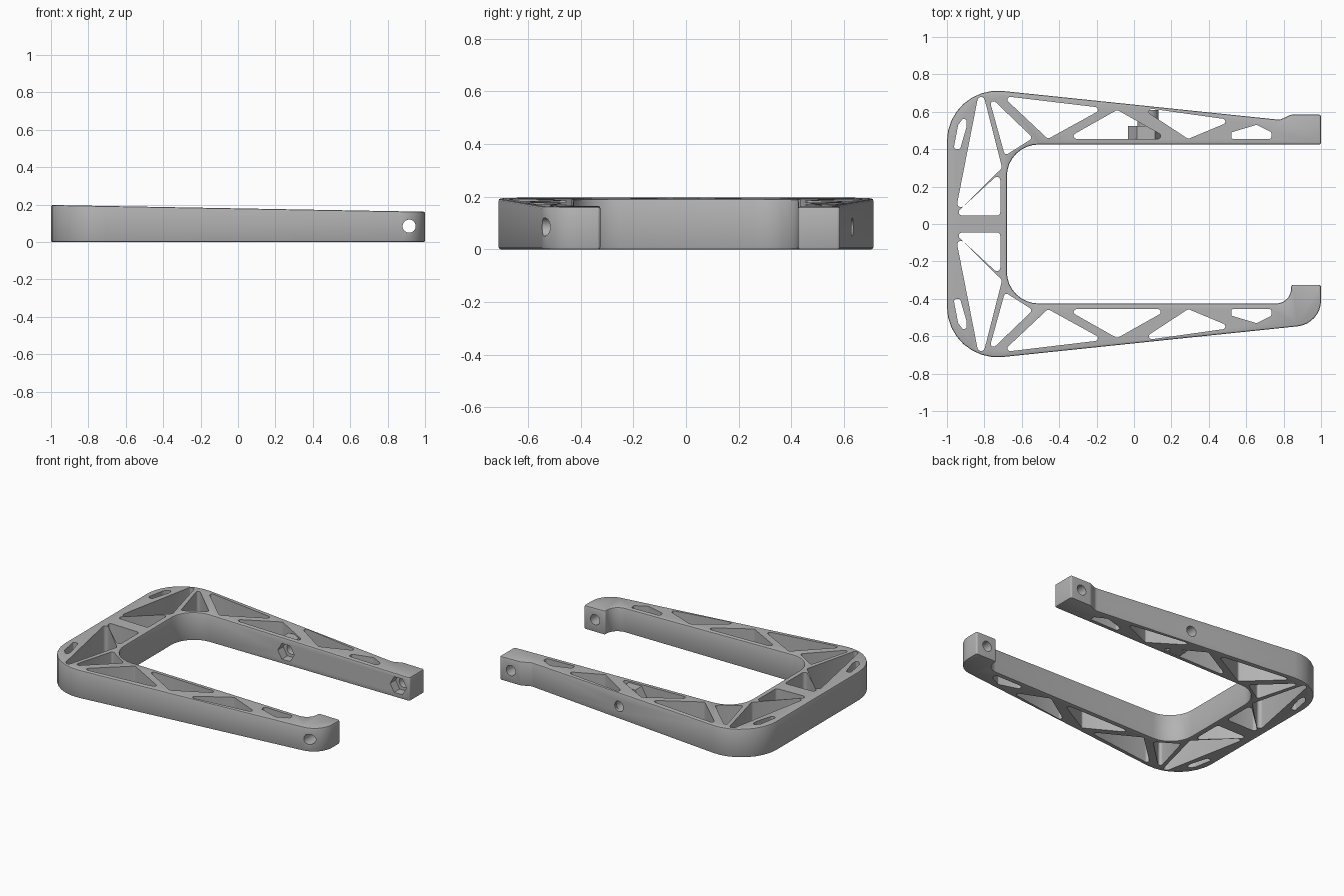
import bpy, bmesh, math
from mathutils import Vector, Matrix

if "Cube" in bpy.data.objects:
    bpy.data.objects.remove(bpy.data.objects["Cube"], do_unlink=True)

grey = bpy.data.materials.new("plain grey")
grey.use_nodes = True
grey.diffuse_color = (0.45, 0.45, 0.45, 1)
grey.node_tree.nodes["Principled BSDF"].inputs["Base Color"].default_value = grey.diffuse_color


def rounded(corners, steps=8):
    """Polygon of (x, y, radius) corners with each corner turned into an arc."""
    points = []
    for i, (x, y, r) in enumerate(corners):
        p = Vector((x, y))
        a = (Vector(corners[i - 1][:2]) - p).normalized()
        b = (Vector(corners[(i + 1) % len(corners)][:2]) - p).normalized()
        half = a.angle(b) / 2
        centre = p + (a + b).normalized() * r / math.sin(half)
        start = p + a * r / math.tan(half) - centre
        end = p + b * r / math.tan(half) - centre
        sweep = start.angle_signed(end)
        for k in range(steps + 1):
            points.append(centre + Matrix.Rotation(-sweep * k / steps, 2) @ start)
    return points


def prism(bm, points, z0, z1):
    low = [bm.verts.new((p.x, p.y, z0)) for p in points]
    high = [bm.verts.new((p.x, p.y, z1)) for p in points]
    bm.faces.new(low)
    bm.faces.new(high)
    n = len(points)
    for i in range(n):
        j = (i + 1) % n
        bm.faces.new((low[i], low[j], high[j], high[i]))
    bmesh.ops.recalc_face_normals(bm, faces=bm.faces[:])


def rod(x, y0, y1, radius, sides):
    """Cylinder or flat-topped hexagon lying along y at the bolt height."""
    bm = bmesh.new()
    bmesh.ops.create_cone(bm, cap_ends=True, segments=sides, radius1=radius,
                          radius2=radius, depth=y1 - y0)
    turn = Matrix.Rotation(math.pi / 2, 4, 'X')
    spin = Matrix.Rotation(math.pi / 2, 4, 'Z') if sides == 6 else Matrix()
    bmesh.ops.transform(bm, verts=bm.verts[:], matrix=turn @ spin)
    bmesh.ops.translate(bm, verts=bm.verts[:], vec=(x, (y0 + y1) / 2, BOLT_Z))
    return bm


def make_object(name, bm):
    mesh = bpy.data.meshes.new(name)
    bm.to_mesh(mesh)
    bm.free()
    mesh.materials.append(grey)
    obj = bpy.data.objects.new(name, mesh)
    bpy.context.collection.objects.link(obj)
    return obj


def combine(target, tool, operation):
    mod = target.modifiers.new(operation, 'BOOLEAN')
    mod.operation = operation
    mod.solver = 'EXACT'
    mod.object = tool
    bpy.context.view_layer.objects.active = target
    bpy.ops.object.modifier_apply(modifier=mod.name)
    bpy.data.objects.remove(tool, do_unlink=True)


BOLT_Z = 0.085
MID_X, END_X = 0.065, 0.915

# C-shaped frame with tapered top and softened rims
outline = [(-1, -.742, .27), (1, -.534, .14), (1, -.325, .012), (.84, -.325, .012),
           (.84, -.425, .08), (-.68, -.425, .17), (-.68, .425, .17), (1, .425, .012),
           (1, .585, .012), (.84, .585, .05), (.78, .557, .05), (-1, .742, .27)]
bm = bmesh.new()
prism(bm, rounded(outline), 0, 1)
for v in bm.verts:
    if v.co.z > .5:
        v.co.z = .18 - .018 * v.co.x
rims = [e for e in bm.edges if abs(e.verts[0].co.z - e.verts[1].co.z) < .05]
bmesh.ops.bevel(bm, geom=rims, offset=.008, segments=2, profile=.5, affect='EDGES')
frame = make_object("arm_frame", bm)

# Lattice openings, mirrored front to back
openings = [
    (.014, [(-.895, .59), (-.94, .53), (-.965, .4), (-.93, .4), (-.895, .52)]),
    (.02, [(-.82, .75), (-.957, .05), (-.705, .3)]),
    (.015, [(-.78, .69), (-.69, .365), (-.54, .46)]),
    (.018, [(-.715, .275), (-.965, .045), (-.715, .045)]),
    (.015, [(-.705, .685), (-.46, .455), (-.16, .62)]),
    (.015, [(-.09, .61), (-.365, .455), (.185, .455)]),
    (.015, [(.03, .625), (.29, .455), (.53, .555)]),
    (.012, [(.52, .455), (.52, .49), (.655, .53), (.735, .49), (.735, .455)]),
]
bm = bmesh.new()
for radius, corners in openings:
    for side in (-1, 1):
        prism(bm, rounded([(x, side * y, radius) for x, y in corners], 5), -.1, .4)
combine(frame, make_object("lattice_cutter", bm), 'DIFFERENCE')

# Nut boss and bolt sleeve inside the back arm
combine(frame, make_object("nut_boss", rod(MID_X, .435, .525, .097, 6)), 'UNION')
combine(frame, make_object("bolt_sleeve", rod(MID_X + .01, .5, .61, .055, 32)), 'UNION')

# Bolt bores and hexagonal nut pockets
for x, start in ((MID_X, .3), (END_X, -.8)):
    combine(frame, make_object("bolt_bore", rod(x, start, .8, .035, 32)), 'DIFFERENCE')
    combine(frame, make_object("nut_pocket", rod(x, .35, .485, .062, 6)), 'DIFFERENCE')

bpy.ops.object.select_all(action='DESELECT')
frame.select_set(True)
bpy.context.view_layer.objects.active = frame
bpy.ops.object.shade_smooth_by_angle(angle=math.radians(30))
